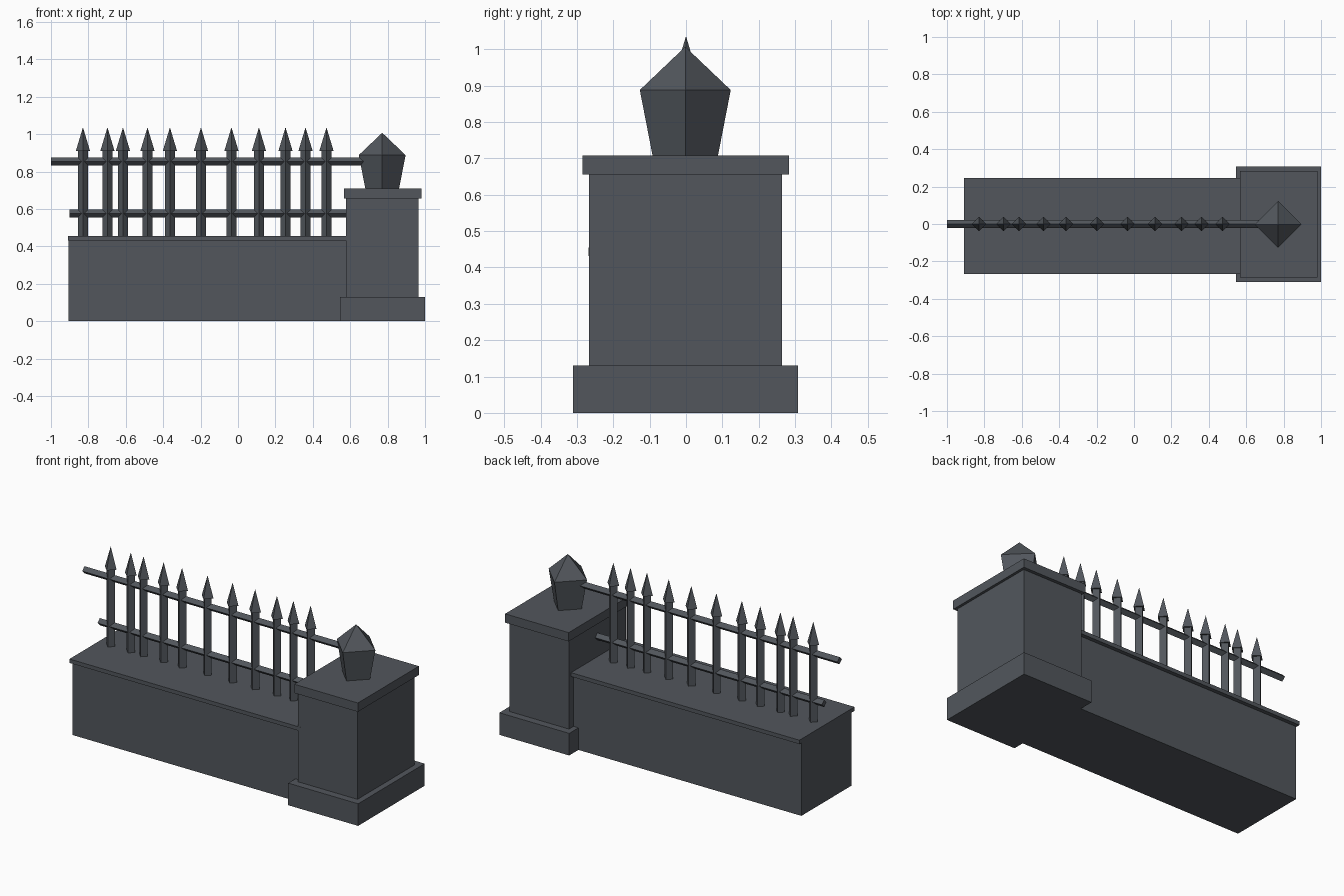
import bpy
import bmesh
from math import pi
from mathutils import Matrix

cube = bpy.data.objects.get("Cube")
if cube:
    bpy.data.objects.remove(cube, do_unlink=True)

slate = bpy.data.materials.new("dark_slate_grey")
slate.use_nodes = True
colour = (0.084, 0.094, 0.108, 1)
slate.diffuse_color = colour
bsdf = slate.node_tree.nodes["Principled BSDF"]
bsdf.inputs["Base Color"].default_value = colour
bsdf.inputs["Roughness"].default_value = 0.8


def finish(name, bm):
    bmesh.ops.recalc_face_normals(bm, faces=bm.faces)
    mesh = bpy.data.meshes.new(name)
    bm.to_mesh(mesh)
    bm.free()
    mesh.materials.append(slate)
    obj = bpy.data.objects.new(name, mesh)
    bpy.context.collection.objects.link(obj)
    return obj


def box(name, xs, ys, zs):
    bm = bmesh.new()
    bmesh.ops.create_cube(bm, size=1)
    for v in bm.verts:
        for i, (low, high) in enumerate((xs, ys, zs)):
            v.co[i] = low if v.co[i] < 0 else high
    return finish(name, bm)


def diamond(name, profile, matrix):
    """Stack four-sided rings from (radius, height) pairs; radius 0 is a tip."""
    bm = bmesh.new()
    rings = []
    for r, h in profile:
        corners = [(0, 0)] if r == 0 else [(r, 0), (0, r), (-r, 0), (0, -r)]
        rings.append([bm.verts.new((x, y, h)) for x, y in corners])
    for a, b in zip(rings, rings[1:]):
        for i in range(4):
            j = (i + 1) % 4
            if len(b) == 1:
                bm.faces.new((a[i], a[j], b[0]))
            else:
                bm.faces.new((a[i], a[j], b[j], b[i]))
    for ring in (rings[0], rings[-1]):
        if len(ring) == 4:
            bm.faces.new(ring)
    bm.transform(matrix)
    return finish(name, bm)


# Low wall and its overhanging coping
box("wall", (-0.907, 0.6), (-0.245, 0.222), (0, 0.432))
box("wall_coping", (-0.91, 0.6), (-0.268, 0.245), (0.432, 0.455))

# Pillar at the left end
box("pillar_base", (0.545, 1.0), (-0.311, 0.308), (0, 0.13))
box("pillar_shaft", (0.577, 0.965), (-0.267, 0.264), (0.13, 0.656))
box("pillar_cap", (0.566, 0.98), (-0.285, 0.283), (0.656, 0.708))
diamond("pillar_finial", [(0.09, 0.708), (0.125, 0.888), (0, 1.007)],
        Matrix.Translation((0.771, -0.002, 0)))

# Rails with a diamond section, lying along x
along_x = Matrix.Rotation(pi / 2, 4, "Y")
for name, start, end, z in (("upper_rail", -1.0, 0.68, 0.854),
                            ("lower_rail", -0.9, 0.6, 0.575)):
    diamond(name, [(0.021, start), (0.021, end)],
            Matrix.Translation((0, 0, z)) @ along_x)

# Unevenly spaced pickets with spear points
picket_x = (-0.829, -0.698, -0.615, -0.484, -0.364, -0.198,
            -0.035, 0.112, 0.254, 0.361, 0.473)
picket = [(0.027, 0.45), (0.027, 0.91), (0.038, 0.91), (0, 1.036)]
for n, x in enumerate(picket_x, 1):
    diamond(f"picket_{n}", picket, Matrix.Translation((x, 0, 0)))
